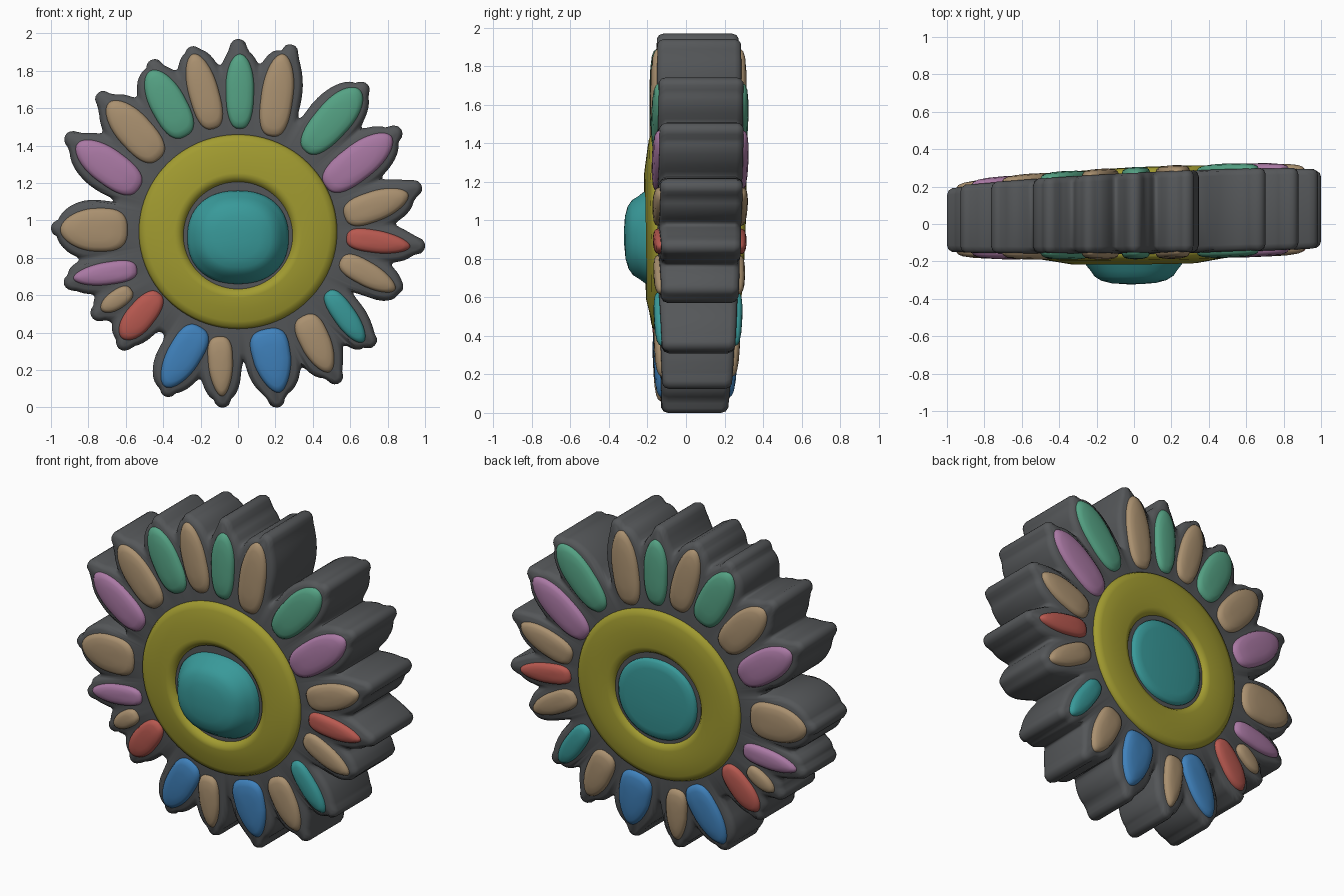
import bpy, bmesh
from math import sin, cos, pi, hypot, copysign

if "Cube" in bpy.data.objects:
    bpy.data.objects.remove(bpy.data.objects["Cube"])

CX, CZ = 0.0, 0.94
COLORS = {
    "grey": (0.09, 0.095, 0.1), "yellow": (0.36, 0.33, 0.03), "teal": (0.04, 0.32, 0.32),
    "green": (0.09, 0.36, 0.23), "tan": (0.40, 0.28, 0.16), "pink": (0.40, 0.19, 0.37),
    "red": (0.48, 0.10, 0.08), "blue": (0.05, 0.22, 0.50)}
MATS = {}
for key, c in COLORS.items():
    MATS[key] = bpy.data.materials.new(key)
    MATS[key].diffuse_color = (*c, 1)

# petals: inner end, outer end, width, taper, colour
PETALS = [
    (.01, 1.49, .01, 1.89, .15, -.1, "green"), (.18, 1.45, .24, 1.89, .17, 0, "tan"),
    (.36, 1.37, .65, 1.70, .19, -.1, "green"), (.47, 1.18, .82, 1.45, .19, 0, "pink"),
    (.57, 1.02, .91, 1.14, .16, .1, "tan"), (.58, .91, .92, .86, .12, .15, "red"),
    (.55, .79, .84, .63, .13, .1, "tan"), (.48, .62, .67, .35, .12, 0, "teal"),
    (.35, .49, .49, .19, .16, .15, "tan"), (.15, .42, .22, .08, .20, .25, "blue"),
    (-.10, .38, -.085, .06, .13, .2, "tan"), (-.20, .43, -.39, .11, .18, .1, "blue"),
    (-.42, .61, -.62, .37, .15, -.1, "red"), (-.57, .63, -.73, .52, .10, 0, "tan"),
    (-.54, .74, -.88, .69, .12, .1, "pink"), (-.59, .95, -.95, .95, .23, .1, "tan"),
    (-.53, 1.17, -.86, 1.41, .19, 0, "pink"), (-.42, 1.33, -.69, 1.63, .19, 0, "tan"),
    (-.28, 1.45, -.47, 1.80, .19, 0, "green"), (-.13, 1.49, -.24, 1.89, .16, 0, "tan")]
# pointed body tips, one per petal
TIPS = [(0, 1.97), (.29, 1.94), (.69, 1.73), (.87, 1.49), (.98, 1.19), (1, .86), (.88, .63),
        (.73, .33), (.54, .13), (.21, .0), (-.08, .0), (-.39, .06), (-.63, .31), (-.78, .48),
        (-.93, .66), (-1, .96), (-.92, 1.46), (-.75, 1.68), (-.46, 1.86), (-.25, 1.93)]
OFF = .045


def front(x, z):
    dome = max(0, 1 - x * x - (z - CZ) ** 2)
    return -0.138 + 0.01 * x - 0.014 * (z - 1) - 0.022 * dome


def back(x, z):
    dome = max(0, 1 - x * x - (z - CZ) ** 2)
    return 0.24 + 0.05 * x + 0.035 * (z - 1) + 0.022 * dome


def surf(x, z, h, side):
    return (x, front(x, z) - h if side == "front" else back(x, z) + h, z)


def loft(name, rings, color):
    """Skin a list of equal-length closed rings and cap both ends."""
    bm = bmesh.new()
    rows = [[bm.verts.new(p) for p in r] for r in rings]
    n = len(rows[0])
    for a, b in zip(rows, rows[1:]):
        for i in range(n):
            j = (i + 1) % n
            bm.faces.new((a[i], a[j], b[j], b[i]))
    bm.faces.new(rows[0])
    bm.faces.new(rows[-1])
    bmesh.ops.recalc_face_normals(bm, faces=bm.faces)
    me = bpy.data.meshes.new(name)
    bm.to_mesh(me)
    bm.free()
    me.materials.append(MATS[color])
    ob = bpy.data.objects.new(name, me)
    bpy.context.collection.objects.link(ob)
    bpy.ops.object.select_all(action='DESELECT')
    bpy.context.view_layer.objects.active = ob
    ob.select_set(True)
    bpy.ops.object.shade_smooth_by_angle(angle=0.9)


def frame(p):
    x0, z0, x1, z1, w = p[:5]
    L = hypot(x1 - x0, z1 - z0)
    return (x0 + x1) / 2, (z0 + z1) / 2, (x1 - x0) / L, (z1 - z0) / L, L / 2, w / 2


FRAMES = [frame(p) for p in PETALS]


def dist(x, z):
    """Distance to the centre disc and all petals (ellipse plus pointed tip)."""
    d = hypot(x - CX, z - CZ) - 0.63
    for (mx, mz, ux, uz, a, b), (tx, tz) in zip(FRAMES, TIPS):
        px, pz = x - mx, z - mz
        u = px * ux + pz * uz
        v = pz * ux - px * uz
        a *= .88
        k0 = hypot(u / a, v / b)
        k1 = hypot(u / a / a, v / b / b) + 1e-6
        e = k0 * (k0 - 1) / k1
        # tapered leaf from the petal middle to the tip
        L = hypot(tx - mx, tz - mz)
        s = (L - OFF) / L
        qx, qz = (tx - mx) * s, (tz - mz) * s
        t = min(1, max(0, (px * qx + pz * qz) / (qx * qx + qz * qz)))
        e = min(e, hypot(px - t * qx, pz - t * qz) - b * (1 - t ** 1.8))
        m = max(0.035 - abs(d - e), 0) / 0.035
        d = min(d, e) - m * m * 0.00875
    return d


# Body: scalloped outline traced inward from outside, then rounded front and back
N = 480
outlines = {o: [] for o in (OFF, OFF - .008, OFF - .026)}
for i in range(N):
    c, s = cos(2 * pi * i / N), sin(2 * pi * i / N)
    r = 1.2
    for o in outlines:
        for _ in range(100):
            d = dist(CX + r * c, CZ + r * s) - o
            if d < 0.0008:
                break
            r -= max(d * 0.7, 0.0015)
        outlines[o].append((CX + r * c, CZ + r * s))


def circle(r):
    return [(CX + r * cos(2 * pi * i / N), CZ + r * sin(2 * pi * i / N)) for i in range(N)]


half = [(circle(.1), 0), (circle(.5), 0), (outlines[OFF - .026], 0),
        (outlines[OFF - .008], -.012), (outlines[OFF], -.035)]
rings = [[surf(x, z, h, "front") for x, z in o] for o, h in half]
rings += [[surf(x, z, h, "back") for x, z in o] for o, h in reversed(half)]
loft("flower_body", rings, "grey")

# Petal inlays: raised pillows with a blunt inner end on both faces
PILLOW = [(1, -.04), (1, .0), (.94, .014), (.8, .023), (.5, .029), (.15, .031)]
for side in ("front", "back"):
    for k, (p, (mx, mz, ux, uz, a, b)) in enumerate(zip(PETALS, FRAMES)):
        rings = []
        for s, h in PILLOW:
            ring = []
            for i in range(40):
                t = 2 * pi * i / 40
                c, n = cos(t), sin(t)
                e = .7 if c < 0 else 1.0
                u = s * a * copysign(abs(c) ** e, c)
                v = s * b * copysign(abs(n) ** (e + .05), n) * (1 - p[5] * c)
                ring.append(surf(mx + u * ux - v * uz, mz + u * uz + v * ux, h, side))
            rings.append(ring)
        loft(f"petal_{side}_{k + 1}", rings, p[6])


def disc(name, profile, side, color, cz, aspect, power, cz_in=None):
    """Rounded disc from (radius, height) pairs; power < 1 squares it off."""
    rings = []
    for r, h in profile:
        ring = []
        c = cz if cz_in is None or r > .4 else cz_in
        for i in range(96):
            t = 2 * pi * i / 96
            x = r * copysign(abs(cos(t)) ** power, cos(t))
            z = c + r * aspect * copysign(abs(sin(t)) ** power, sin(t))
            ring.append(surf(x, z, h, side))
        rings.append(ring)
    loft(name, rings, color)


# Yellow rings with a dished middle, then the teal buttons
disc("yellow_ring_front", [(.52, -.04), (.53, .0), (.52, .02), (.49, .032), (.42, .042),
     (.34, .055), (.32, .053), (.295, .035), (.28, -.02)], "front", "yellow", .94, .98, 1, .92)
disc("groove_front", [(.31, -.03), (.31, .025), (.1, .025)], "front", "grey", .92, .96, 1)
disc("teal_button_front", [(.272, 0), (.27, .035), (.255, .062), (.232, .09), (.212, .12),
     (.175, .143), (.12, .157), (.04, .163)], "front", "teal", .91, .92, .88)
disc("yellow_ring_back", [(.52, -.04), (.53, .0), (.52, .018), (.49, .028), (.42, .032),
     (.32, .034), (.295, .028), (.28, .01), (.275, -.02)], "back", "yellow", .94, .98, 1, .925)
disc("groove_back", [(.3, -.03), (.3, .01), (.1, .01)], "back", "grey", .925, .96, 1)
disc("teal_button_back", [(.255, -.02), (.255, .018), (.24, .032), (.2, .038),
     (.05, .041)], "back", "teal", .92, .96, .95)

for m in bpy.data.materials:
    if m.users and not m.is_grease_pencil:
        m.use_nodes = True
        m.node_tree.nodes["Principled BSDF"].inputs["Base Color"].default_value = m.diffuse_color
